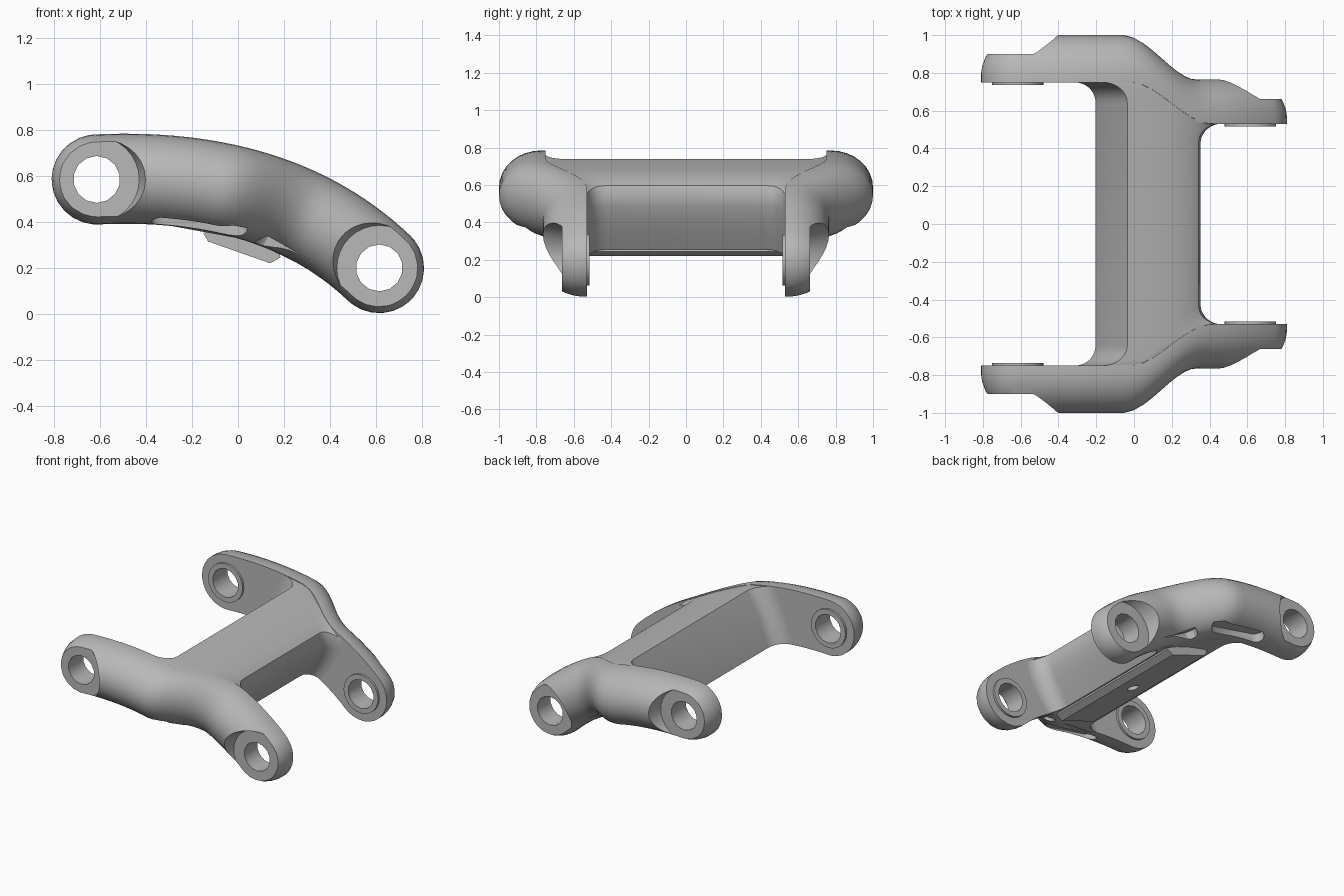
import bpy, bmesh, math
from mathutils import Matrix, Vector

if "Cube" in bpy.data.objects:
    bpy.data.objects.remove(bpy.data.objects["Cube"], do_unlink=True)

# Satin grey metal
metal = bpy.data.materials.new("grey_metal")
metal.use_nodes = True
grey = (0.48, 0.48, 0.48, 1)
metal.diffuse_color = grey
metal.node_tree.nodes["Principled BSDF"].inputs["Base Color"].default_value = grey

START, CONTROL, END = Vector((-0.615, 0.585)), Vector((0.17, 0.622)), Vector((0.614, 0.199))
HALF = 0.196       # half height of an arm
FLAT = 0.025       # straight part of the arm section beside its inner face


def centre(t):
    """Point and unit tangent of the arched centre line in the XZ plane."""
    p = START * (1 - t) ** 2 + CONTROL * 2 * t * (1 - t) + END * t * t
    d = (CONTROL - START) * (1 - t) + (END - CONTROL) * t
    return p, d.normalized()


def ease(x, a, b):
    k = min(max((x + 0.06) / 0.385, 0), 1)
    return a + (b - a) * k * k * (3 - 2 * k)


def inner(x):
    return ease(x, 0.75, 0.53)


def outer(x):
    return ease(x, 1.0, 0.765)


def finish(name, bm):
    bmesh.ops.recalc_face_normals(bm, faces=bm.faces)
    mesh = bpy.data.meshes.new(name)
    bm.to_mesh(mesh)
    bm.free()
    mesh.materials.append(metal)
    ob = bpy.data.objects.new(name, mesh)
    bpy.context.collection.objects.link(ob)
    return ob


def loft(name, rings):
    bm = bmesh.new()
    rows = [[bm.verts.new(co) for co in ring] for ring in rings]
    n = len(rows[0])
    for a, b in zip(rows, rows[1:]):
        for i in range(n):
            j = (i + 1) % n
            bm.faces.new((a[i], a[j], b[j], b[i]))
    bm.faces.new(rows[0])
    bm.faces.new(rows[-1])
    bmesh.ops.triangulate(bm, faces=[f for f in bm.faces if len(f.verts) > 4])
    return finish(name, bm)


def cut(part, cutter):
    mod = part.modifiers.new("cut", "BOOLEAN")
    mod.operation, mod.solver, mod.object = "DIFFERENCE", "EXACT", cutter
    bpy.context.view_layer.objects.active = part
    bpy.ops.object.modifier_apply(modifier=mod.name)
    bpy.data.objects.remove(cutter, do_unlink=True)


def smooth(part):
    bpy.ops.object.select_all(action="DESELECT")
    part.select_set(True)
    bpy.context.view_layer.objects.active = part
    bpy.ops.object.shade_smooth_by_angle(angle=math.radians(30))


def mirror(part):
    """Repeat a part on the other side of the crossbar."""
    mod = part.modifiers.new("mirror", "MIRROR")
    mod.use_axis = (False, True, False)
    mod.use_mirror_merge = False


def make_arm():
    stations = []
    caps = [math.radians(a) for a in (86, 75, 62, 48, 34, 20, 8)]
    for a in caps:
        p, d = centre(0)
        stations.append((p - d * HALF * math.sin(a), d, math.cos(a)))
    for i in range(29):
        stations.append((*centre(i / 28), 1.0))
    for a in reversed(caps):
        p, d = centre(1)
        stations.append((p + d * HALF * math.sin(a), d, math.cos(a)))
    rings = []
    for p, d, size in stations:
        y0, y1 = inner(p.x), outer(p.x)
        section = [(y0, -HALF * size)]
        for k in range(17):
            a = math.pi * (k / 16 - 0.5)
            section.append((y0 + FLAT + (y1 - y0 - FLAT) * size * math.cos(a), HALF * size * math.sin(a)))
        section.append((y0, HALF * size))
        rings.append([(p.x - d.y * v, y, p.y + d.x * v) for y, v in section])
    return loft("side_arms", rings)


def make_crossbar():
    # Section along the centre line: (position, height, flare weight)
    profile = [(0.30, -1, -1), (0.39, -1, -0.5), (0.48, -1, 0), (0.57, -1, 0.5), (0.67, -1, 1),
               (0.682, -0.5, 1), (0.688, 0, 1), (0.686, 0.4, 1), (0.677, 0.7, 1), (0.655, 0.91, 1),
               (0.61, 1, 0.8), (0.53, 1, 0.3), (0.45, 1, -0.3), (0.375, 1, -1), (0.33, 0, -1)]
    radius = 0.11
    arcs = [math.pi / 2 * i / 7 for i in range(8)]
    steps = [(0, radius)] + [(FLAT + radius * (1 - math.cos(a)), radius * (1 - math.sin(a))) for a in arcs]
    stations = [(-1, *s) for s in steps] + [(1, *s) for s in reversed(steps)]
    rings = []
    for side, inset, flare in stations:
        ring = []
        for t, v, w in profile:
            p, d = centre(t + w * flare / 1.25)
            v *= HALF - 0.002
            ring.append((p.x - d.y * v, side * (inner(p.x) + FLAT - inset), p.y + d.x * v))
        rings.append(ring)
    return loft("crossbar", rings)


def disc(name, x, z, y0, y1, r0, r1, sides):
    """Cylinder or cone running along y."""
    bm = bmesh.new()
    place = Matrix.Translation((x, (y0 + y1) / 2, z)) @ Matrix.Rotation(-math.pi / 2, 4, "X")
    bmesh.ops.create_cone(bm, cap_ends=True, segments=sides, radius1=r0, radius2=r1,
                          depth=y1 - y0, matrix=place)
    return finish(name, bm)


def slot(x, y, z, length, width, angle):
    """Round-ended cutter lying along the underside of an arm."""
    outline = []
    for k in range(12):
        a = 2 * math.pi * (k + 0.5) / 12
        shift = math.copysign(length / 2 - width / 2, math.cos(a))
        outline.append((shift + width / 2 * math.cos(a), width / 2 * math.sin(a)))
    place = Matrix.Translation((x, y, z)) @ Matrix.Rotation(math.radians(angle), 4, "Y")
    return loft("slot_cutter", [[place @ Vector((u, w, h)) for u, w in outline] for h in (-0.07, 0.036)])


# Crossbar
smooth(make_crossbar())

# Underside plate with a small blind hole
plate_outline = [(-0.13, 0.315), (0.14, 0.22), (0.185, 0.245), (0.15, 0.37), (-0.1, 0.43), (-0.15, 0.35)]
plate = loft("underside_plate", [[(x, y, z) for x, z in plate_outline] for y in (-0.56, 0.56)])
bm = bmesh.new()
bmesh.ops.create_cone(bm, cap_ends=True, segments=14, radius1=0.04, radius2=0.04, depth=0.16,
                      matrix=Matrix.Translation((0.005, 0, 0.26)) @ Matrix.Rotation(math.radians(19), 4, "Y"))
cut(plate, finish("screw_cutter", bm))
smooth(plate)

# Arms with underside slots, spot-faced pivot ends and raised inner rings
arm = make_arm()
cut(arm, slot(-0.17, 0.85, 0.377, 0.42, 0.1, 11))
cut(arm, slot(0.2, 0.725, 0.258, 0.27, 0.1, 29))
for name, x, z, y_in, y_face in (("upper", -0.615, 0.585, 0.75, 0.90), ("lower", 0.615, 0.2, 0.53, 0.662)):
    cut(arm, disc("face_cutter", x, z, y_face, y_face + 0.15, 0.185, 0.227, 32))
    cut(arm, disc("hole_cutter", x, z, y_in - 0.1, y_face + 0.06, 0.102, 0.102, 14))
    ring = disc(name + "_pivot_rings", x, z, y_in - 0.015, y_in + 0.01, 0.137, 0.137, 24)
    cut(ring, disc("hole_cutter", x, z, y_in - 0.1, y_in + 0.1, 0.102, 0.102, 14))
    smooth(ring)
    mirror(ring)
smooth(arm)
mirror(arm)
